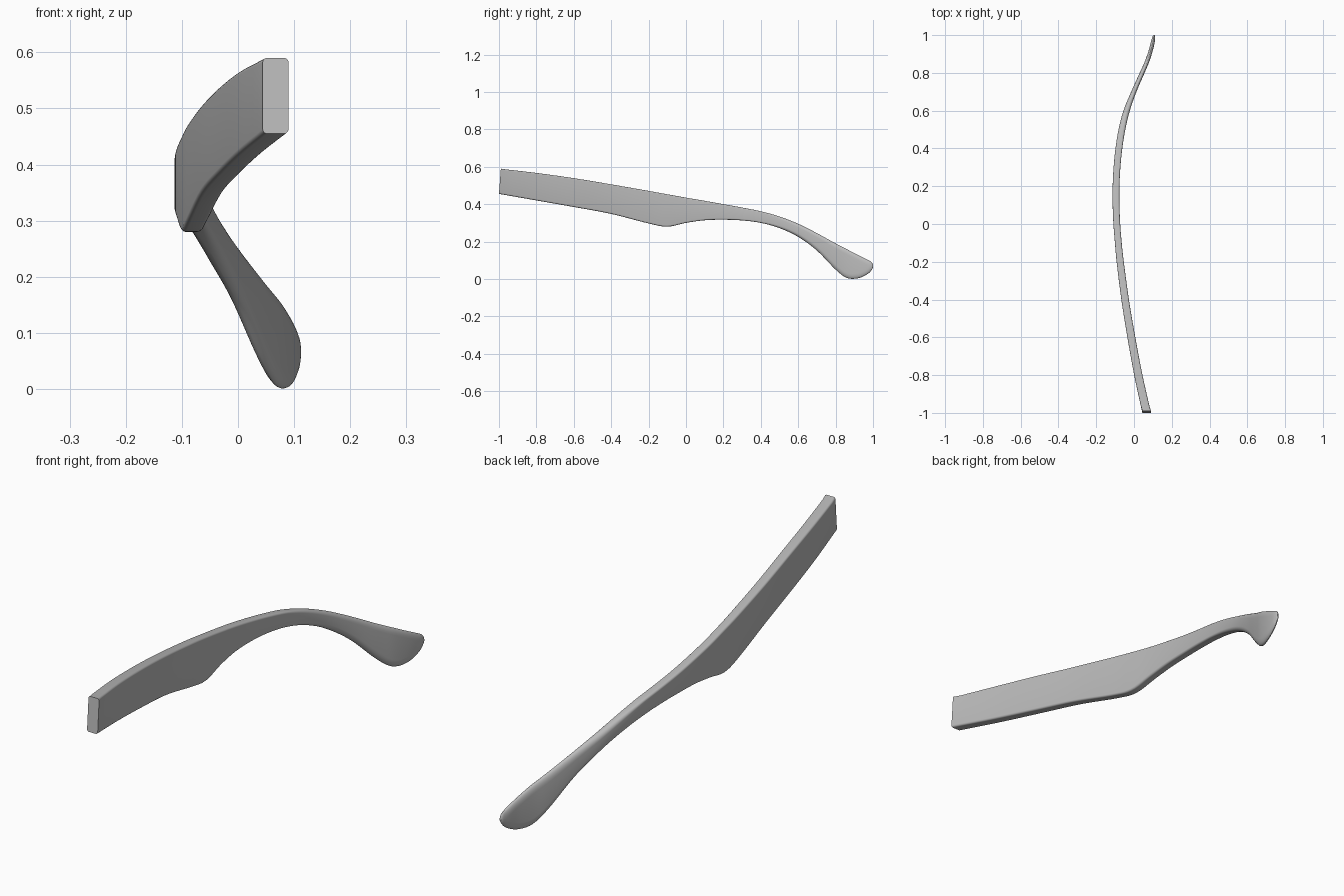
import bpy, bmesh
from math import cos, sin, pi
from mathutils import Vector

cube = bpy.data.objects.get("Cube")
if cube:
    bpy.data.objects.remove(cube, do_unlink=True)

grey = bpy.data.materials.new("mid grey")
grey.use_nodes = True
grey.diffuse_color = (0.5, 0.5, 0.5, 1)
grey.node_tree.nodes["Principled BSDF"].inputs["Base Color"].default_value = (0.5, 0.5, 0.5, 1)

# Stations along the arm: y, top z, bottom z, centre x, half thickness
stations = [
    (-1.0, .590, .455, .067, .023), (-.8, .567, .420, .023, .022),
    (-.6, .539, .385, -.014, .021), (-.4, .506, .348, -.047, .020),
    (-.2, .471, .297, -.073, .019), (-.1, .453, .280, -.083, .018),
    (0, .435, .300, -.091, .018), (.1, .418, .314, -.095, .018),
    (.2, .400, .317, -.095, .018), (.3, .382, .313, -.090, .018),
    (.4, .362, .300, -.080, .018), (.5, .334, .272, -.064, .018),
    (.6, .295, .225, -.039, .017), (.7, .245, .152, -.001, .014),
    (.8, .190, .050, .043, .013), (.86, .159, .006, .069, .012),
    (.92, .128, .004, .089, .011), (.97, .103, .026, .101, .010),
    (.992, .090, .047, .105, .007), (1.0, .073, .063, .107, .003),
]


def spline(points, steps):
    """Smooth curve through all points, in any number of dimensions."""
    pts = [Vector(p) for p in points]
    pts = [2 * pts[0] - pts[1]] + pts + [2 * pts[-1] - pts[-2]]
    for a, b, c, d in zip(pts, pts[1:], pts[2:], pts[3:]):
        for i in range(steps):
            t = i / steps
            yield b + t / 2 * (c - a + t * (2 * a - 5 * b + 4 * c - d + t * (3 * (b - c) + d - a)))
    yield pts[-2]


def rounded_section(y, top, bottom, x, half, arc=5):
    """Upright rounded rectangle, softening towards the ear tip."""
    height = (top - bottom) / 2
    mid = (top + bottom) / 2
    soft = min(max((y - .4) / .4, 0), 1)
    rx = min(.008 + soft * .02, half * .98)
    rz = min(.008 + soft * .02, height * .98)
    ring = []
    for quarter, (sx, sz) in enumerate([(1, 1), (-1, 1), (-1, -1), (1, -1)]):
        for i in range(arc + 1):
            a = (quarter + i / arc) * pi / 2
            ring.append((x + sx * (half - rx) + rx * cos(a), y,
                         mid + sz * (height - rz) + rz * sin(a)))
    return ring


# Loft the arm through its cross-sections
bm = bmesh.new()
rings = [[bm.verts.new(p) for p in rounded_section(*s)] for s in spline(stations, 5)]
for r0, r1 in zip(rings, rings[1:]):
    for i in range(len(r0)):
        j = (i + 1) % len(r0)
        bm.faces.new((r0[i], r0[j], r1[j], r1[i]))
bm.faces.new(rings[0])
bm.faces.new(rings[-1])

# Lean the hinge end back slightly
for v in rings[0]:
    v.co.y += .01 * (v.co.z - .455) / .135
bmesh.ops.recalc_face_normals(bm, faces=bm.faces)

mesh = bpy.data.meshes.new("temple_arm")
bm.to_mesh(mesh)
bm.free()
mesh.materials.append(grey)
arm = bpy.data.objects.new("temple_arm", mesh)
bpy.context.collection.objects.link(arm)
bpy.context.view_layer.objects.active = arm
arm.select_set(True)
bpy.ops.object.shade_smooth_by_angle(angle=pi / 5)
